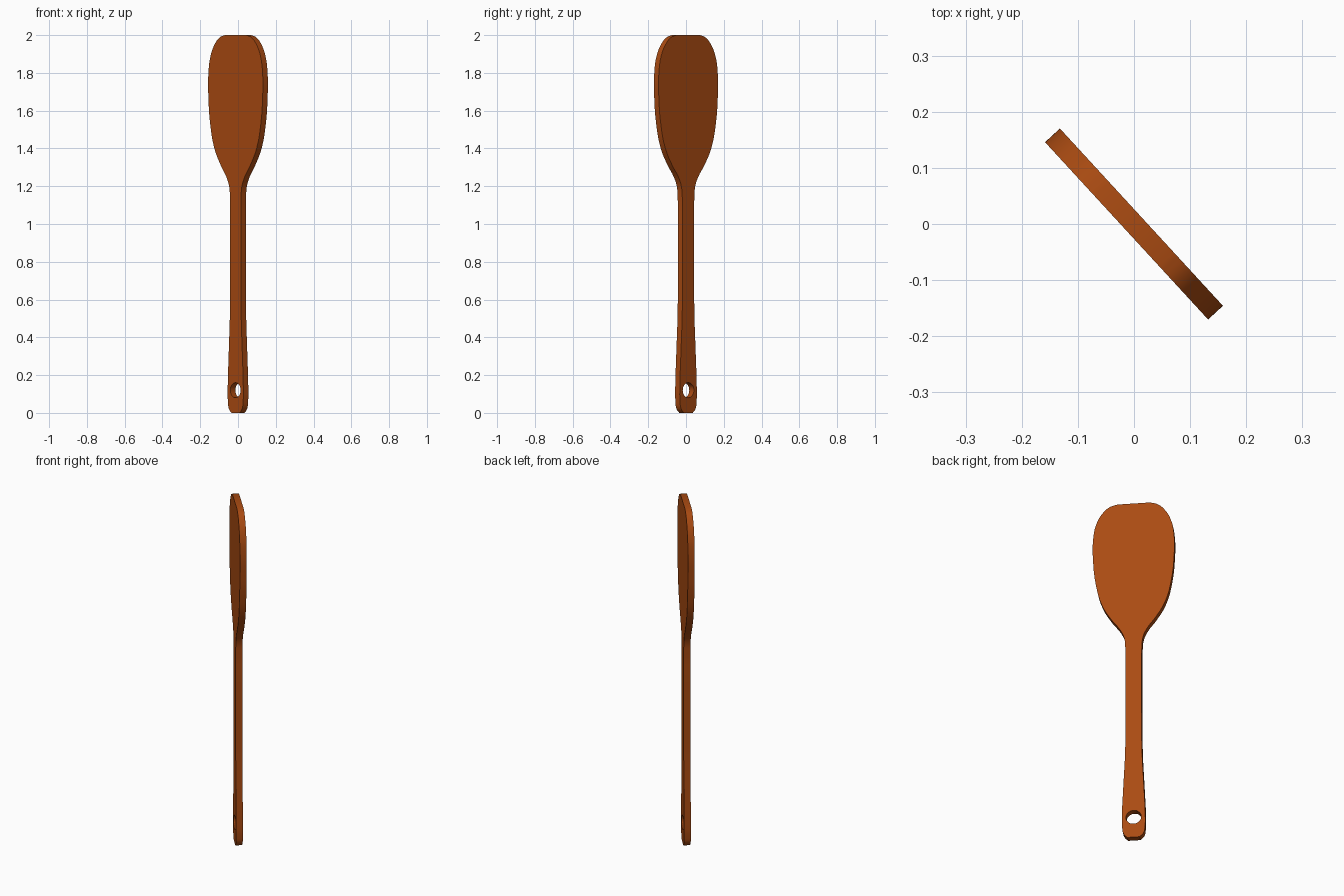
import bpy, math

if "Cube" in bpy.data.objects:
    bpy.data.objects.remove(bpy.data.objects["Cube"])

# half outline of the spatula: (half width, height), bottom to top
profile = [(0.032, 0.0), (0.052, 0.022), (0.060, 0.065), (0.061, 0.13), (0.053, 0.32),
           (0.044, 0.52), (0.042, 0.75), (0.042, 1.0), (0.043, 1.13), (0.050, 1.20),
           (0.072, 1.25), (0.115, 1.31), (0.165, 1.40), (0.198, 1.53),
           (0.2125, 1.68), (0.2125, 1.79), (0.195, 1.89), (0.160, 1.955),
           (0.125, 1.987), (0.085, 2.0)]
outline = profile + [(-x, z) for x, z in reversed(profile)]

# flat 2D curve, thickened by extrusion
curve = bpy.data.curves.new("spatula", 'CURVE')
curve.dimensions = '2D'
curve.fill_mode = 'BOTH'
curve.extrude = 0.018
curve.resolution_u = 4


def add_loop(points, straight_ends):
    s = curve.splines.new('BEZIER')
    s.bezier_points.add(len(points) - 1)
    s.use_cyclic_u = True
    for bp, (x, z) in zip(s.bezier_points, points):
        kind = 'VECTOR' if straight_ends and z in (0.0, 2.0) else 'AUTO'
        bp.co = (x, z, 0)
        bp.handle_left_type = bp.handle_right_type = kind


add_loop(outline, True)

# hanging hole in the handle
add_loop([(0.04 * math.cos(i * math.pi / 4), 0.12 + 0.04 * math.sin(i * math.pi / 4))
          for i in range(8)], False)

spatula = bpy.data.objects.new("spatula", curve)
bpy.context.collection.objects.link(spatula)
spatula.rotation_euler = (math.radians(90), 0, math.radians(-47.4))

# wood
wood = bpy.data.materials.new("wood")
wood.diffuse_color = (0.40, 0.07, 0.006, 1)
wood.use_nodes = True
wood.node_tree.nodes["Principled BSDF"].inputs["Base Color"].default_value = wood.diffuse_color
curve.materials.append(wood)

# convert to mesh, smooth rim with sharp face edges
bpy.context.view_layer.objects.active = spatula
spatula.select_set(True)
bpy.ops.object.convert(target='MESH')
bpy.ops.object.shade_smooth_by_angle(angle=math.radians(30))
